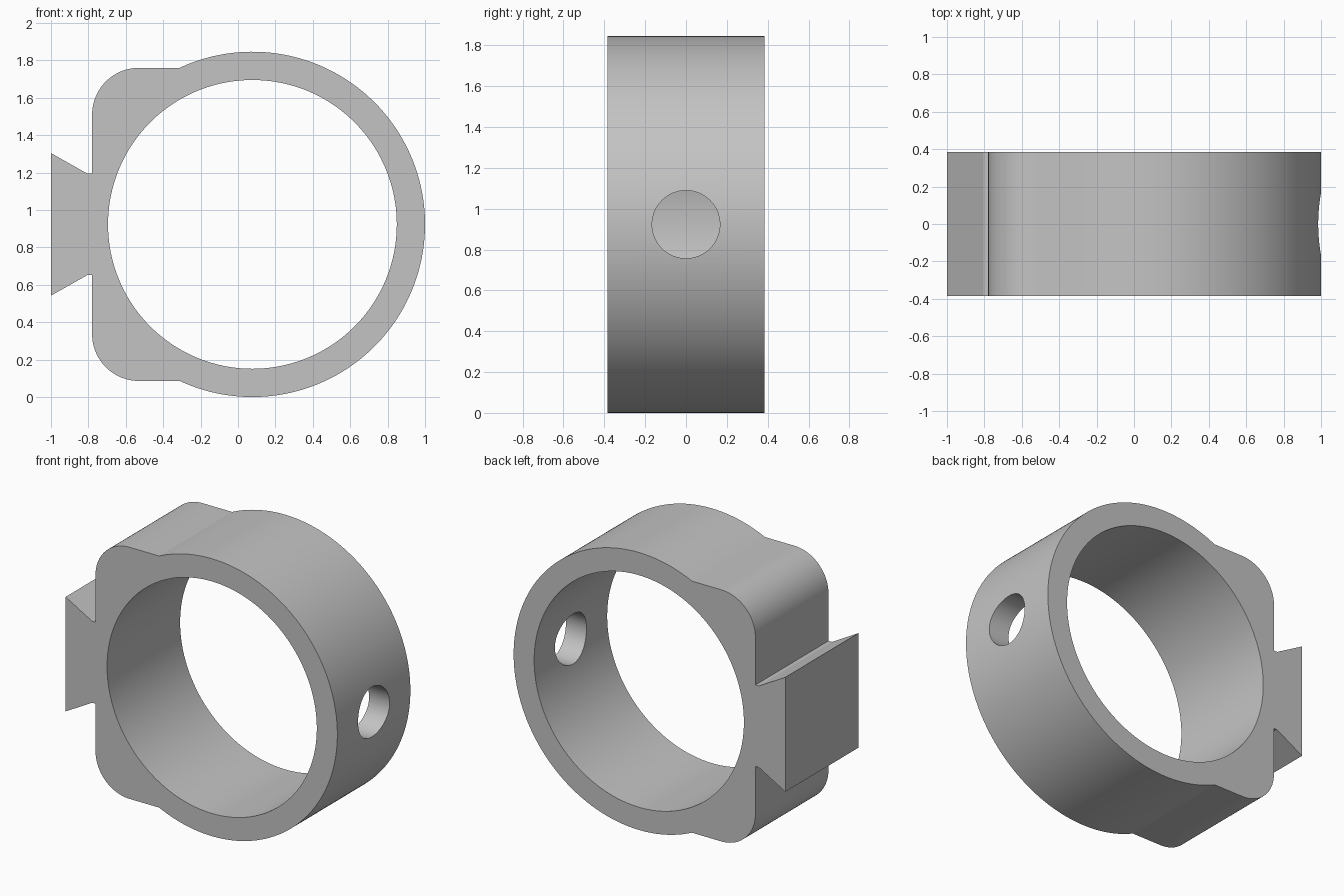
import bpy, bmesh, math
from mathutils import Matrix, Vector

cube = bpy.data.objects.get("Cube")
if cube:
    bpy.data.objects.remove(cube, do_unlink=True)

CX, CZ = 0.077, 0.923            # ring centre
OUTER, BORE, HOLE = 0.923, 0.772, 0.166
HALF_DEPTH = 0.384
BLOCK_X, BLOCK_H, FILLET = -0.78, 0.837, 0.25

grey = bpy.data.materials.new("plain_grey")
grey.use_nodes = True
colour = (0.55, 0.55, 0.55, 1)
grey.diffuse_color = colour
grey.node_tree.nodes["Principled BSDF"].inputs["Base Color"].default_value = colour


def arc(cx, cz, r, start, end, n):
    angles = [start + (end - start) * i / n for i in range(n + 1)]
    return [(cx + r * math.cos(a), cz + r * math.sin(a)) for a in angles]


def add_object(name, bm):
    bmesh.ops.recalc_face_normals(bm, faces=bm.faces)
    mesh = bpy.data.meshes.new(name)
    bm.to_mesh(mesh)
    bm.free()
    mesh.materials.append(grey)
    obj = bpy.data.objects.new(name, mesh)
    bpy.context.collection.objects.link(obj)
    return obj


def cylinder(name, radius, depth, centre, axis, sides):
    bm = bmesh.new()
    turn = Vector((0, 0, 1)).rotation_difference(Vector(axis)).to_matrix().to_4x4()
    bmesh.ops.create_cone(bm, cap_ends=True, segments=sides, radius1=radius,
                          radius2=radius, depth=depth,
                          matrix=Matrix.Translation(centre) @ turn)
    return add_object(name, bm)


# Upper half of the outline: dovetail, rounded block corner, ring
meet = math.pi - math.asin(BLOCK_H / OUTER)
half = [(-1, 0.381), (-0.805, 0.271), (BLOCK_X, 0.271)]
half += arc(BLOCK_X + FILLET, BLOCK_H - FILLET, FILLET, math.pi, math.pi / 2, 20)
half += arc(CX, 0, OUTER, meet, 0, 80)
outline = half + [(x, -z) for x, z in reversed(half[:-1])]

# Extruded clamp body
bm = bmesh.new()
face = bm.faces.new([bm.verts.new((x, -HALF_DEPTH, z + CZ)) for x, z in outline])
side = bmesh.ops.extrude_face_region(bm, geom=[face])["geom"]
bmesh.ops.translate(bm, vec=(0, 2 * HALF_DEPTH, 0),
                    verts=[v for v in side if isinstance(v, bmesh.types.BMVert)])
body = add_object("dovetail_ring_body", bm)

# Main bore and the screw hole through the ring's outer wall
cutters = [
    cylinder("bore_cutter", BORE, 2, (CX, 0, CZ), (0, 1, 0), 160),
    cylinder("screw_hole_cutter", HOLE, 0.6, (CX + OUTER, 0, CZ), (1, 0, 0), 64),
]
bpy.ops.object.select_all(action="DESELECT")
bpy.context.view_layer.objects.active = body
body.select_set(True)
for cutter in cutters:
    cutter.hide_render = True
    mod = body.modifiers.new(cutter.name, "BOOLEAN")
    mod.operation = "DIFFERENCE"
    mod.solver = "EXACT"
    mod.object = cutter
    bpy.ops.object.modifier_apply(modifier=mod.name)
    bpy.data.objects.remove(cutter, do_unlink=True)

# Smooth curved walls, crisp edges
bpy.ops.object.shade_smooth_by_angle(angle=math.radians(18))
